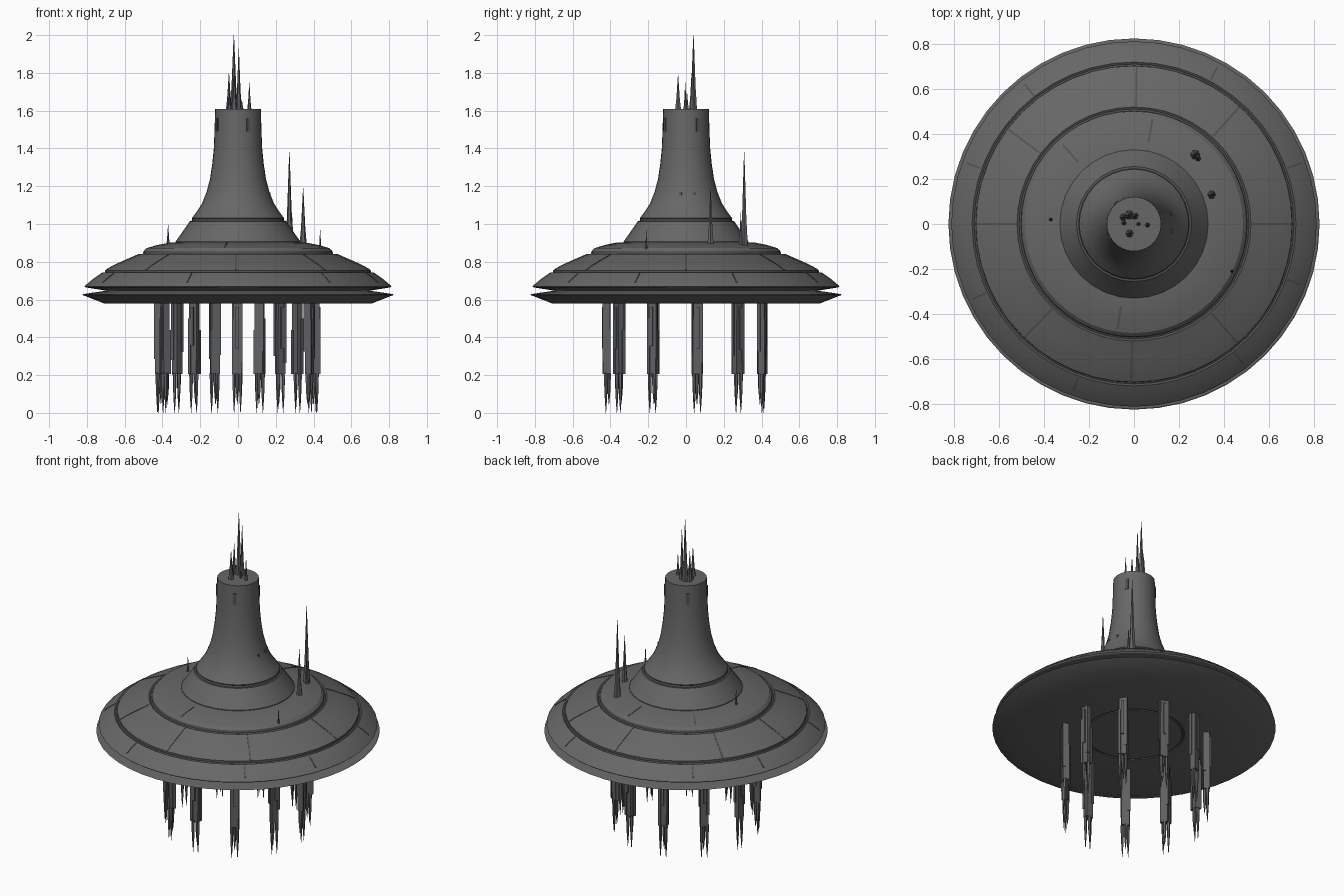
import bpy, bmesh, math, random
from mathutils import Matrix, Vector

if "Cube" in bpy.data.objects:
    bpy.data.objects.remove(bpy.data.objects["Cube"])

random.seed(4)


def material(name, rgb):
    m = bpy.data.materials.new(name)
    m.diffuse_color = (*rgb, 1)
    m.use_nodes = True
    m.node_tree.nodes["Principled BSDF"].inputs["Base Color"].default_value = m.diffuse_color
    return m


HULL = material("hull grey", (0.135, 0.135, 0.138))
SEAM = material("seam dark grey", (0.085, 0.085, 0.088))
LEG = material("leg slate grey", (0.12, 0.122, 0.13))


def finish(name, bm, mats, smooth=False):
    bmesh.ops.recalc_face_normals(bm, faces=bm.faces)
    me = bpy.data.meshes.new(name)
    bm.to_mesh(me)
    bm.free()
    for m in mats:
        me.materials.append(m)
    ob = bpy.data.objects.new(name, me)
    bpy.context.collection.objects.link(ob)
    if smooth:
        bpy.ops.object.select_all(action='DESELECT')
        ob.select_set(True)
        bpy.context.view_layer.objects.active = ob
        bpy.ops.object.shade_smooth_by_angle(angle=math.radians(25))
    return ob


def lathe(bm, profile, sides, at=(0, 0, 0), seams=()):
    """Revolve (radius, height) points about z, capping both ends."""
    rings = []
    for r, z in profile:
        rings.append([bm.verts.new((at[0] + r * math.cos(2 * math.pi * i / sides),
                                    at[1] + r * math.sin(2 * math.pi * i / sides),
                                    at[2] + z)) for i in range(sides)])
    for k in range(len(rings) - 1):
        a, b = rings[k], rings[k + 1]
        for i in range(sides):
            j = (i + 1) % sides
            f = bm.faces.new((a[i], a[j], b[j], b[i]))
            f.material_index = 1 if k in seams else 0
    bm.faces.new(rings[0])
    bm.faces.new(rings[-1])


def box(bm, center, size, rot=None):
    m = Matrix.Translation(center) @ (rot or Matrix()) @ Matrix.Diagonal((*size, 1))
    bmesh.ops.create_cube(bm, size=1, matrix=m)


def spire(bm, x, y, z, top, r):
    h = top - z
    lathe(bm, [(r, 0), (r * .85, h * .12), (r * .6, h * .3),
               (r * .38, h * .58), (r * .05, h)], 6, (x, y, z))


# Lower disc: flat underside with a shallow ring seam, knife-edged rim
bm = bmesh.new()
lathe(bm, [(0.28, 0.58), (0.283, 0.586), (0.292, 0.586), (0.295, 0.58),
           (0.71, 0.58), (0.825, 0.625), (0.82, 0.629), (0.69, 0.648), (0.4, 0.65)],
      48, seams=(0, 1, 2))
finish("lower_disc", bm, [HULL, SEAM], True)

# Upper disc: three stepped tiers divided by recessed grooves
UPPER = [(0.4, 0.64), (0.69, 0.646), (0.805, 0.664), (0.812, 0.67), (0.80, 0.682),
         (0.76, 0.715), (0.72, 0.742), (0.711, 0.738), (0.704, 0.742), (0.703, 0.755),
         (0.66, 0.78), (0.60, 0.807), (0.52, 0.842), (0.511, 0.838), (0.503, 0.842),
         (0.50, 0.857), (0.485, 0.872), (0.43, 0.888), (0.37, 0.90), (0.30, 0.906)]
bm = bmesh.new()
lathe(bm, UPPER, 48, seams=(6, 7, 8, 12, 13, 14))
finish("upper_disc", bm, [HULL, SEAM], True)

# Flared tower
bm = bmesh.new()
lathe(bm, [(0.33, 0.90), (0.33, 0.908), (0.30, 0.95), (0.265, 1.0), (0.256, 1.014),
           (0.246, 1.016), (0.242, 1.026), (0.244, 1.031), (0.215, 1.07), (0.19, 1.11),
           (0.166, 1.17), (0.148, 1.24), (0.136, 1.32), (0.128, 1.40), (0.124, 1.5),
           (0.121, 1.61)], 32, seams=(4, 5, 6))
finish("tower", bm, [HULL, SEAM], True)


# Panel seams laid along the upper disc
def surface_z(r):
    for (r0, z0), (r1, z1) in zip(UPPER[3:], UPPER[4:]):
        if r1 <= r <= r0:
            return z0 + (z1 - z0) * (r0 - r) / (r0 - r1)
    return 0.9


bm = bmesh.new()
outer, middle, inner = (0.725, 0.79), (0.525, 0.70), (0.37, 0.475)
seams = [(a, middle) for a in (0, 48, 89, 143, 180, 226, 269, 311)]
seams += [(a, outer) for a in (20, 62, 128, 160, 205, 250, 308, 340)]
seams += [(a, inner) for a in (80, 132, 261)]
for angle, (r0, r1) in seams:
    a = math.radians(angle)
    out, side = Vector((math.cos(a), math.sin(a), 0)), Vector((-math.sin(a), math.cos(a), 0))
    prev = None
    for i in range(6):
        r = r0 + (r1 - r0) * i / 5
        p = out * r + Vector((0, 0, surface_z(r) + 0.002))
        down = Vector((0, 0, -0.006))
        q = [bm.verts.new(v) for v in (p - side * .004, p + side * .004,
                                       p + side * .004 + down, p - side * .004 + down)]
        if prev:
            for j in range(4):
                bm.faces.new((prev[j], prev[(j + 1) % 4], q[(j + 1) % 4], q[j]))
        else:
            bm.faces.new(q)
        prev = q
    bm.faces.new(prev)
finish("panel_seams", bm, [SEAM])

# Tower windows: narrow plates near the top, small ports lower down
bm = bmesh.new()
for angle, r, z, w, h in [(-64, 0.123, 1.525, .02, .07), (-152, 0.123, 1.525, .02, .07),
                          (30, 0.123, 1.525, .02, .07), (130, 0.123, 1.525, .02, .07),
                          (-10, 0.169, 1.16, .015, .015), (15, 0.169, 1.16, .015, .015)]:
    a = math.radians(angle)
    box(bm, (r * math.cos(a), r * math.sin(a), z), (.008, w, h), Matrix.Rotation(a, 4, 'Z'))
finish("tower_windows", bm, [SEAM])

# Antenna cluster on the tower top
bm = bmesh.new()
for x, y, top, r in [(-.022, .04, 2.0, .021), (.004, .036, 1.93, .016),
                     (-.048, .03, 1.8, .016), (.06, -.004, 1.75, .011),
                     (-.02, -.042, 1.79, .018), (-.045, .005, 1.7, .012),
                     (.02, .0, 1.66, .010)]:
    spire(bm, x, y, 1.605, top, r)
finish("tower_antennas", bm, [LEG])

# Antennas standing on the disc
bm = bmesh.new()
for x, y, z, top, r in [(.272, .308, .885, 1.38, .022), (.285, .29, .885, 1.06, .013),
                        (.345, .13, .89, 1.19, .019), (-.37, .02, .89, 1.0, .009),
                        (.435, -.21, .86, .97, .008)]:
    spire(bm, x, y, z, top, r)
finish("disc_antennas", bm, [LEG])

# Eleven hanging legs: layered column ending in tapering prongs
for k in range(11):
    bm = bmesh.new()
    box(bm, (0, 0, .395), (.044, .034, .38))
    for x, y, lo, hi in [(-.019, -.012, .205, .50), (.019, -.012, .26, .585),
                         (-.019, .012, .30, .585), (.019, .012, .205, .44),
                         (0, -.016, .33, .56)]:
        lo += random.uniform(0, .03) if lo > .21 else 0
        box(bm, (x, y, (lo + hi) / 2), (.016, .018, hi - lo))
    for x, y, tip in [(-.017, -.004, 0), (.017, -.004, 0), (0, .012, .045)]:
        lathe(bm, [(.001, tip), (.006, .07 + tip * .5), (.009, .13), (.011, .21)], 5, (x, y, 0))
    a = -math.pi / 2 + 2 * math.pi * k / 11
    bm.transform(Matrix.Translation((.42 * math.cos(a) - .004, .42 * math.sin(a), 0))
                 @ Matrix.Rotation(a + math.pi / 2, 4, 'Z'))
    finish(f"hanging_leg_{k + 1}", bm, [LEG])
